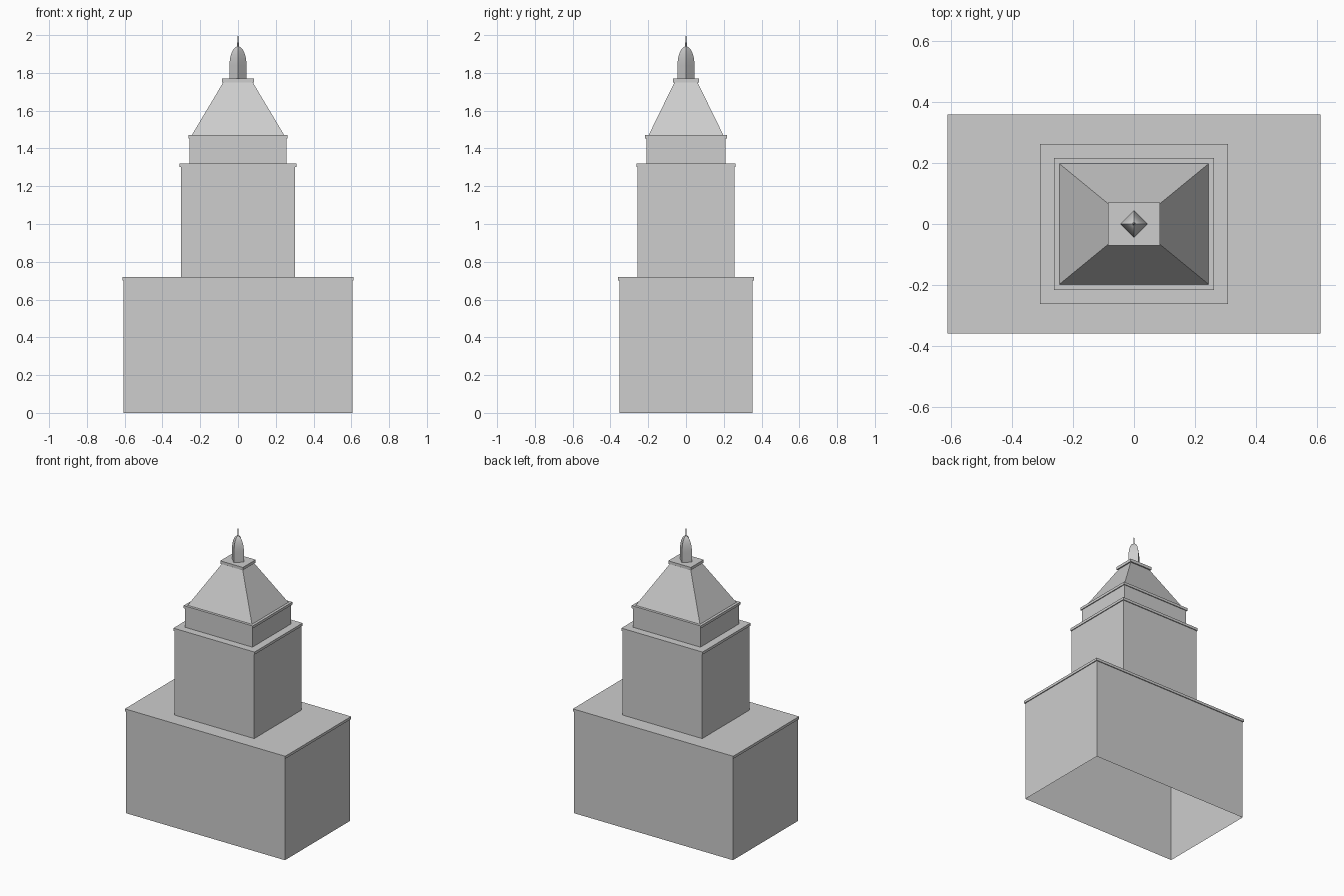
import bpy
import math

cube = bpy.data.objects.get("Cube")
if cube:
    bpy.data.objects.remove(cube)

stone = bpy.data.materials.new("light_grey_stone")
stone.use_nodes = True
grey = (0.61, 0.61, 0.61, 1)
stone.diffuse_color = grey
stone.node_tree.nodes["Principled BSDF"].inputs["Base Color"].default_value = grey


def loft(name, rings, diamond=False):
    """Stack four-sided rings (half_x, half_y, z), open below and closed on top."""
    if diamond:
        corners = [(1, 0), (0, 1), (-1, 0), (0, -1)]
    else:
        corners = [(1, -1), (1, 1), (-1, 1), (-1, -1)]
    verts = [(hx * cx, hy * cy, z) for hx, hy, z in rings for cx, cy in corners]
    faces = []
    for r in range(len(rings) - 1):
        for i in range(4):
            a, b = r * 4 + i, r * 4 + (i + 1) % 4
            faces.append((a, b, b + 4, a + 4))
    last = len(verts) - 4
    faces.append((last, last + 1, last + 2, last + 3))
    mesh = bpy.data.meshes.new(name)
    mesh.from_pydata(verts, [], faces)
    mesh.materials.append(stone)
    obj = bpy.data.objects.new(name, mesh)
    bpy.context.collection.objects.link(obj)
    return obj


LIP = 0.006      # cornice overhang
BAND = 0.018     # cornice height


def tier(name, hx, hy, bottom, top):
    """Hollow block with a slim projecting cornice around its roof."""
    loft(name, [(hx, hy, bottom), (hx, hy, top - BAND),
                (hx + LIP, hy + LIP, top - BAND), (hx + LIP, hy + LIP, top)])


# Stepped blocks
tier("base_block", 0.605, 0.353, 0, 0.72)
tier("middle_block", 0.303, 0.256, 0.72, 1.32)
tier("upper_block", 0.257, 0.210, 1.32, 1.47)

# Sloped roof with a small slab on top
loft("sloped_roof", [(0.245, 0.198, 1.47), (0.078, 0.061, 1.75),
                     (0.086, 0.07, 1.75), (0.086, 0.07, 1.77)])

# Four-sided pointed dome, its curve following an ellipse
dome = [(0.045, 0.045, 1.77)]
for k in range(8):
    t = math.radians(k * 11.5)
    r = 0.045 * math.cos(t)
    dome.append((r, r, 1.84 + 0.1 * math.sin(t)))
dome_obj = loft("pointed_dome", dome, diamond=True)
bpy.context.view_layer.objects.active = dome_obj
dome_obj.select_set(True)
bpy.ops.object.shade_smooth_by_angle(angle=math.radians(30))

# Needle
loft("needle", [(0.007, 0.007, 1.93), (0.004, 0.004, 1.96),
                (0.001, 0.001, 2.0)], diamond=True)
